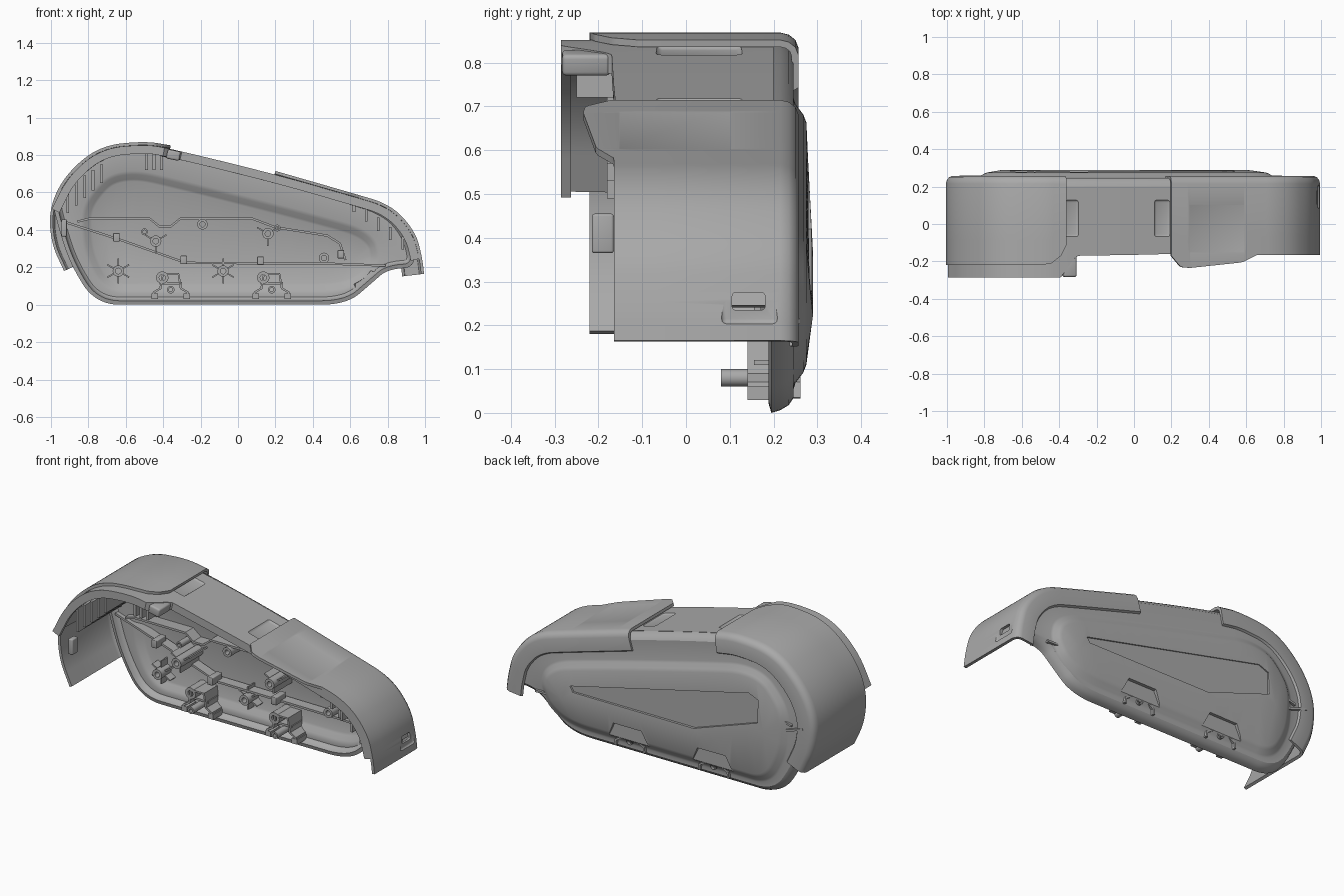
import bpy, bmesh, math
from mathutils import Vector

cube = bpy.data.objects.get("Cube")
if cube:
    bpy.data.objects.remove(cube, do_unlink=True)

grey = bpy.data.materials.new("matte_grey")
grey.use_nodes = True
COLOR = (0.40, 0.40, 0.40, 1)
grey.diffuse_color = COLOR
grey.node_tree.nodes["Principled BSDF"].inputs["Base Color"].default_value = COLOR


def smooth(pts, closed, times=4):
    """Round a control polygon by corner cutting."""
    for _ in range(times):
        out = [] if closed else [pts[0]]
        for i in range(len(pts) if closed else len(pts) - 1):
            a, b = pts[i], pts[(i + 1) % len(pts)]
            out += [a.lerp(b, 0.25), a.lerp(b, 0.75)]
        pts = out if closed else out + [pts[-1]]
    return pts


def inset(pts, d, closed):
    """Move an outline to the right of its direction of travel."""
    n, out = len(pts), []
    for i, p in enumerate(pts):
        a = pts[i - 1] if closed or i else p
        b = pts[(i + 1) % n] if closed or i < n - 1 else p
        t = (b - a).normalized()
        out.append(p + Vector((t.y, -t.x)) * d)
    return out


def ramp(x, table):
    """Piecewise linear lookup."""
    for (a, u), (b, v) in zip(table, table[1:]):
        if x <= b:
            return u + (v - u) * max(0, (x - a) / (b - a))
    return table[-1][1]


def finish(name, bm, thick=0, cutters=()):
    bmesh.ops.remove_doubles(bm, verts=bm.verts, dist=0.0005)
    bmesh.ops.recalc_face_normals(bm, faces=bm.faces)
    if thick:
        pivot = Vector((0, 0, 0.3))
        if sum(f.normal.dot(f.calc_center_median() - pivot) * f.calc_area() for f in bm.faces) < 0:
            bmesh.ops.reverse_faces(bm, faces=bm.faces)
    mesh = bpy.data.meshes.new(name)
    bm.to_mesh(mesh)
    bm.free()
    ob = bpy.data.objects.new(name, mesh)
    bpy.context.collection.objects.link(ob)
    mesh.materials.append(grey)
    if thick:
        mod = ob.modifiers.new("wall", "SOLIDIFY")
        mod.thickness, mod.offset = thick, -1
    for c in cutters:
        mod = ob.modifiers.new("cut", "BOOLEAN")
        mod.object, mod.operation, mod.solver = c, "DIFFERENCE", "EXACT"
    if ob.modifiers:
        dg = bpy.context.evaluated_depsgraph_get()
        dg.update()
        ob.data = bpy.data.meshes.new_from_object(ob.evaluated_get(dg))
        ob.modifiers.clear()
    ob.data.shade_smooth()
    ob.data.set_sharp_from_angle(angle=math.radians(32))
    for c in cutters:
        bpy.data.objects.remove(c, do_unlink=True)
    return ob


def loft(name, rings, closed=True, thick=0, cutters=(), caps=False):
    bm = bmesh.new()
    rows = [[bm.verts.new(p) for p in r] for r in rings]
    for r, s in zip(rows, rows[1:]):
        for i in range(len(r) if closed else len(r) - 1):
            j = (i + 1) % len(r)
            bm.faces.new((r[i], r[j], s[j], s[i]))
    if caps:
        bm.faces.new(rows[0])
        bm.faces.new(rows[-1])
    return finish(name, bm, thick, cutters)


def at(pts, y):
    return [Vector((p.x, y(p.x) if callable(y) else y, p.y)) for p in pts]


def V(*pairs):
    return [Vector(p) for p in pairs]


def prism(name, outline, y0, y1):
    return loft(name, [at(outline, y0), at(outline, y1)], caps=True)


def block(name, center, size, slope=0.0, r=0.0):
    """Box, optionally bevelled and tilted about the y axis."""
    bm = bmesh.new()
    bmesh.ops.create_cube(bm, size=1)
    for v in bm.verts:
        v.co = Vector(a * b for a, b in zip(v.co, size))
    if r:
        bmesh.ops.bevel(bm, geom=bm.edges[:], offset=r, segments=3, affect="EDGES", profile=0.5)
    for v in bm.verts:
        x, y, z = v.co
        c, s = math.cos(slope), math.sin(slope)
        v.co = Vector((x * c - z * s, y, x * s + z * c)) + Vector(center)
    return finish(name, bm)


def tube(name, x, z, r, y0, y1, bore=0.5):
    turn = [math.tau * i / 24 for i in range(24)]
    circle = lambda k: V(*[(x + k * math.cos(a), z + k * math.sin(a)) for a in turn])
    return loft(name, [at(circle(r), y1), at(circle(r), y0), at(circle(r * bore), y0),
                       at(circle(r * bore), y1)])


def rib(name, path, y0, y1, w=0.012):
    side = inset(path, w, False)
    return prism(name, path + side[::-1], y0, y1)


# Upper outlines of the two end covers
left_ctrl = V((-.93, .18), (-1.0, .33), (-1.01, .52), (-.92, .7), (-.74, .85), (-.5, .875), (-.36, .852))
right_ctrl = V((.2, .715), (.6, .6), (.82, .535), (.95, .39), (.985, .25), (.995, .165))


# Dished back with a raised, creased panel
body = V((-.97, .45), (-.9, .22), (-.76, 0), (-.5, 0), (-.1, 0), (.3, 0), (.58, 0), (.72, .12),
         (.8, .19), (.96, .2), (.92, .38), (.8, .515), (.58, .585), (.2, .697), (-.36, .835),
         (-.52, .855), (-.73, .83), (-.9, .69), (-.99, .54))
panel = V((-.82, .42), (-.8, .25), (-.7, .08), (-.5, .08), (-.1, .08), (.3, .08), (.55, .08), (.68, .14),
          (.73, .22), (.74, .27), (.72, .34), (.64, .4), (.5, .44), (.2, .52), (-.36, .66),
          (-.54, .7), (-.68, .68), (-.76, .6), (-.81, .52))
body, panel = smooth(body, True), smooth(panel, True)
crease_z = lambda x: ramp(x, [(-.85, .42), (-.28, .23), (.8, .22)])


def shrink(pts, d):
    return inset(pts, -d, True)


crease = []
for p in shrink(panel, .03):
    x = min(.6, max(-.7, round(p.x, 1)))
    crease.append(Vector((x, .29, crease_z(x))))
cuts = [prism("pocket_cutter", V((x - .15, .04), (x + .15, .04), (x + .09, .17), (x - .09, .17)), .264, .4)
        for x in (-.36, .18)]
cuts += [prism("wedge_cutter", V((-.66, .55), (-.6, .575), (.55, .31), (.53, .28), (-.25, .28), (-.66, .42)),
               .273, .4)]
loft("back_shell", [at(body, .195), at(shrink(body, .006), .215), at(shrink(body, .018), .235),
                    at(shrink(body, .035), .246), at(shrink(panel, -.025), .246),
                    at(shrink(panel, -.012), .25), at(shrink(panel, .012), .268),
                    at(shrink(panel, .03), .275), crease], thick=.022, cutters=cuts)

# Middle wall with a front lip, running under both covers
mid = smooth(inset(left_ctrl[2:] + right_ctrl[:-1], .017, False), False)
mid = [p for p in mid if p.x > -.5 or p.y > .45]
mid_front = lambda x: ramp(x, [(-.39, -.285), (-.31, -.17), (0, -.165), (.2, -.16)])
grips = [block("grip_cutter", (x, .03, z), (.09, .2, .05), -.25, .015)
         for x, z in ((-.335, .845), (.155, .725))]
loft("middle_wall", [at(inset(mid, .045, False), mid_front), at(mid, mid_front), at(mid, -.1),
                     at(mid, .2)], False, .022, grips)


# End covers, wrapped over the top and round the back edge
def cover(name, ctrl, front, cutters):
    pts = smooth(ctrl, False)
    shape = [(0, .215), (.005, .235), (.017, .25), (.035, .257), (.11, .257), (.118, .245)]
    rings = [at(pts, front), at(pts, lambda x: front(x) * .4)]
    rings += [at(inset(pts, d, False), y) for d, y in shape]
    return loft(name, rings, False, .016, cutters)


left_front = lambda x: ramp(x, [(-.5, -.22), (-.44, -.21), (-.39, -.17), (-.36, -.11)])
right_front = lambda x: ramp(x, [(.2, -.17), (.25, -.23), (.3, -.235), (.58, -.205), (.66, -.165)])
cover("left_cover", left_ctrl, left_front, [])
scoop = block("scoop_cutter", (.45, -.025, .668), (.34, .29, .05), -.28, .02)
latch = block("latch_cutter", (1.0, .145, .255), (.036, .13, .105), 0, .012)
hole = block("hole_cutter", (.98, .143, .255), (.16, .075, .04), 0, .008)
cover("right_cover", right_ctrl, right_front, [scoop, latch, hole])
block("scoop_floor", (.45, -.025, .634), (.33, .27, .008), -.28)
block("front_hood_end", (-.345, -.228, .80), (.07, .11, .05), -.2, .01)

# Ribs standing on the inside of the back
rib("seam_rib", V((-.93, .45), (-.62, .35), (-.28, .23), (.5, .225), (.79, .215)), .2, .26)
rib("upper_rib", V((-.86, .45), (-.8, .465), (-.47, .465), (-.42, .425), (-.36, .425), (-.31, .465),
                   (.08, .465), (.2, .42), (.48, .375), (.55, .33), (.58, .24)), .19, .26)
for i, (x, z) in enumerate([(-.65, .36), (-.29, .24), (.12, .235), (.55, .27)]):
    block(f"rib_clip_{i}", (x, .2, z), (.035, .09, .045), 0, .004)

# Screw bosses with radiating fins
for i, (x, z, fins, y0) in enumerate([(-.64, .18, 6, .17), (-.08, .18, 6, .17),
                                      (-.44, .34, 3, .06), (.16, .38, 3, .06)]):
    tube(f"boss_{i}", x, z, .03, y0, .265)
    for k in range(fins):
        a = math.tau * k / fins + math.pi / 2 * (1 if fins == 6 else -1)
        block(f"boss_{i}_fin_{k}", (x + .047 * math.cos(a), (y0 + .3) / 2, z + .047 * math.sin(a)),
              (.04, .23 - y0, .008), a)
for i, (x, z) in enumerate([(-.19, .43), (.46, .25), (-.5, .39), (.21, .41)]):
    tube(f"small_boss_{i}", x, z, .028 if i < 2 else .018, .17, .265)

# Mounting brackets near the bottom edge
for i, x in enumerate((-.36, .18)):
    arch = V((x - .1, .035), (x - .095, .07), (x - .06, .09), (x - .045, .17), (x + .045, .17),
             (x + .06, .09), (x + .095, .07), (x + .1, .035))
    rib(f"bracket_{i}", arch, .14, .262)
    block(f"bracket_{i}_web", (x, .2, .115), (.12, .09, .012))
    tube(f"bracket_{i}_eye", x - .045, .145, .033, .14, .262)
    tube(f"bracket_{i}_pin", x, .08, .02, .08, .262)
    for s in (-1, 1):
        block(f"bracket_{i}_foot_{s}", (x + .085 * s, .185, .045), (.035, .09, .03))

# Stiffeners inside the two ends
for i in range(5):
    block(f"left_stiffener_{i}", (-.91 + .045 * i, .02, .56 + .035 * i), (.014, .4, .14 - .01 * i))
for i in range(5):
    block(f"right_stiffener_{i}", (.62 + .065 * i, .05, .53 - .05 * i), (.014, .34, .07))
for i, x in enumerate((-.49, -.45, -.41)):
    block(f"top_stiffener_{i}", (x, -.1, .765), (.016, .3, .09))
block("left_clip", (-.93, -.19, .41), (.03, .05, .09), 0, .006)
